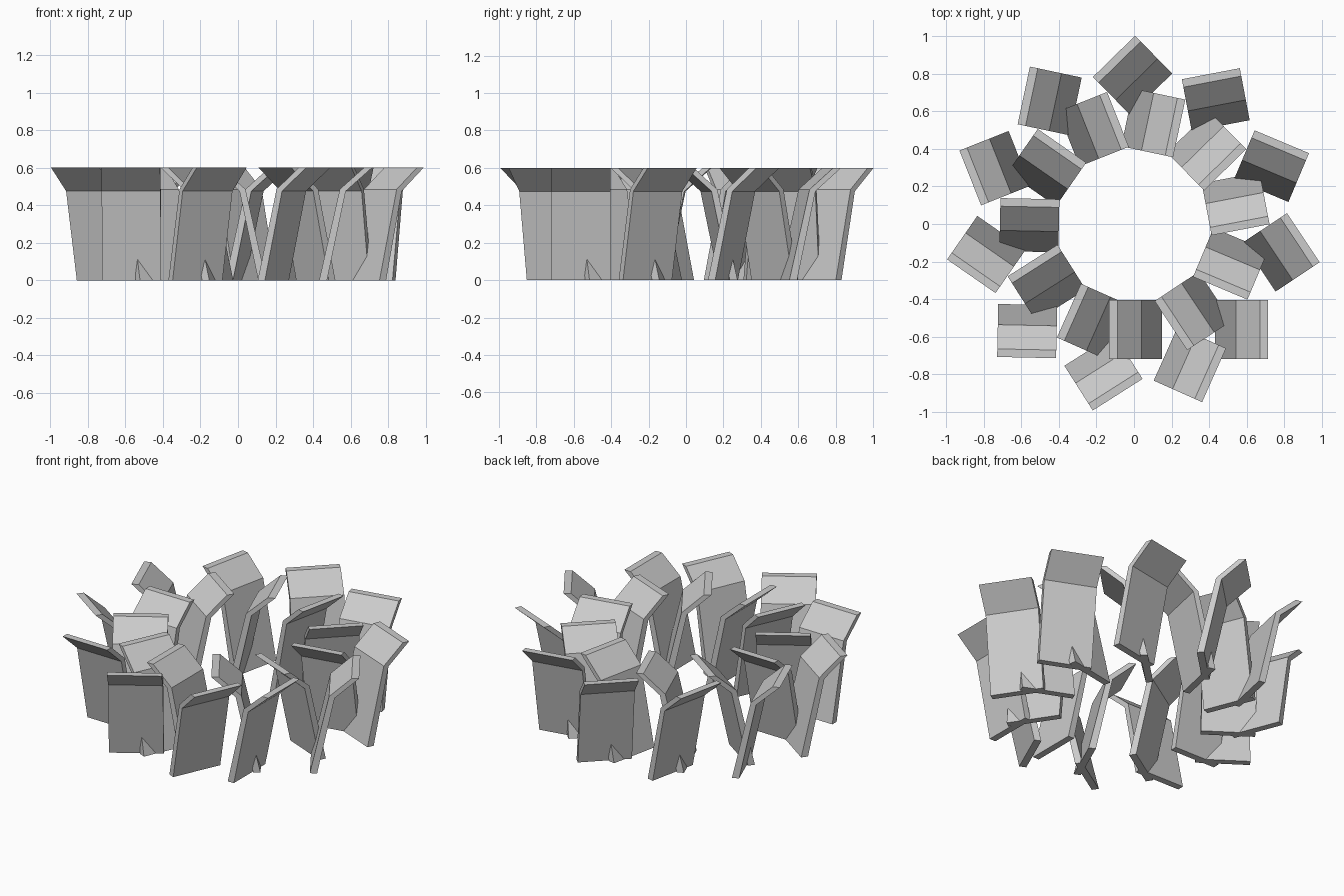
import bpy, bmesh
from math import radians
from mathutils import Matrix, Vector

if "Cube" in bpy.data.objects:
    bpy.data.objects.remove(bpy.data.objects["Cube"])

COUNT = 11
STEP = radians(33.6)          # slightly more than 1/11 turn, so the last gap is narrow
Y_OUT, Y_IN = -0.712, -0.398  # plate ends
CENTRE = Vector((-0.002, -0.007, 0))

# bent cross-section: (distance in from the flared lip, height)
PROFILE = [(0, 0.6), (0.14, 0.475), (0.24, 0), (0.282, 0), (0.172, 0.485), (0.043, 0.6)]


def plate_ring(name, lip_x, side):
    """Ring of bent plates; side = +1 flares to +x, -1 to -x."""
    bm = bmesh.new()
    for k in range(COUNT):
        rot = Matrix.Rotation(k * STEP, 3, 'Z')
        ends = [[bm.verts.new(rot @ Vector((lip_x - side * d, y, z)) + CENTRE)
                 for d, z in PROFILE] for y in (Y_OUT, Y_IN)]
        bm.faces.new(ends[0])
        bm.faces.new(ends[1][::-1])
        n = len(PROFILE)
        for i in range(n):
            j = (i + 1) % n
            bm.faces.new((ends[0][i], ends[1][i], ends[1][j], ends[0][j]))
    bmesh.ops.recalc_face_normals(bm, faces=bm.faces)
    mesh = bpy.data.meshes.new(name)
    bm.to_mesh(mesh)
    bm.free()
    obj = bpy.data.objects.new(name, mesh)
    bpy.context.collection.objects.link(obj)
    return obj


# outer ring leaning one way, inner ring mirrored and crossing it
plate_ring("outer_plates", 0.716, 1)
plate_ring("inner_plates", -0.13, -1)
